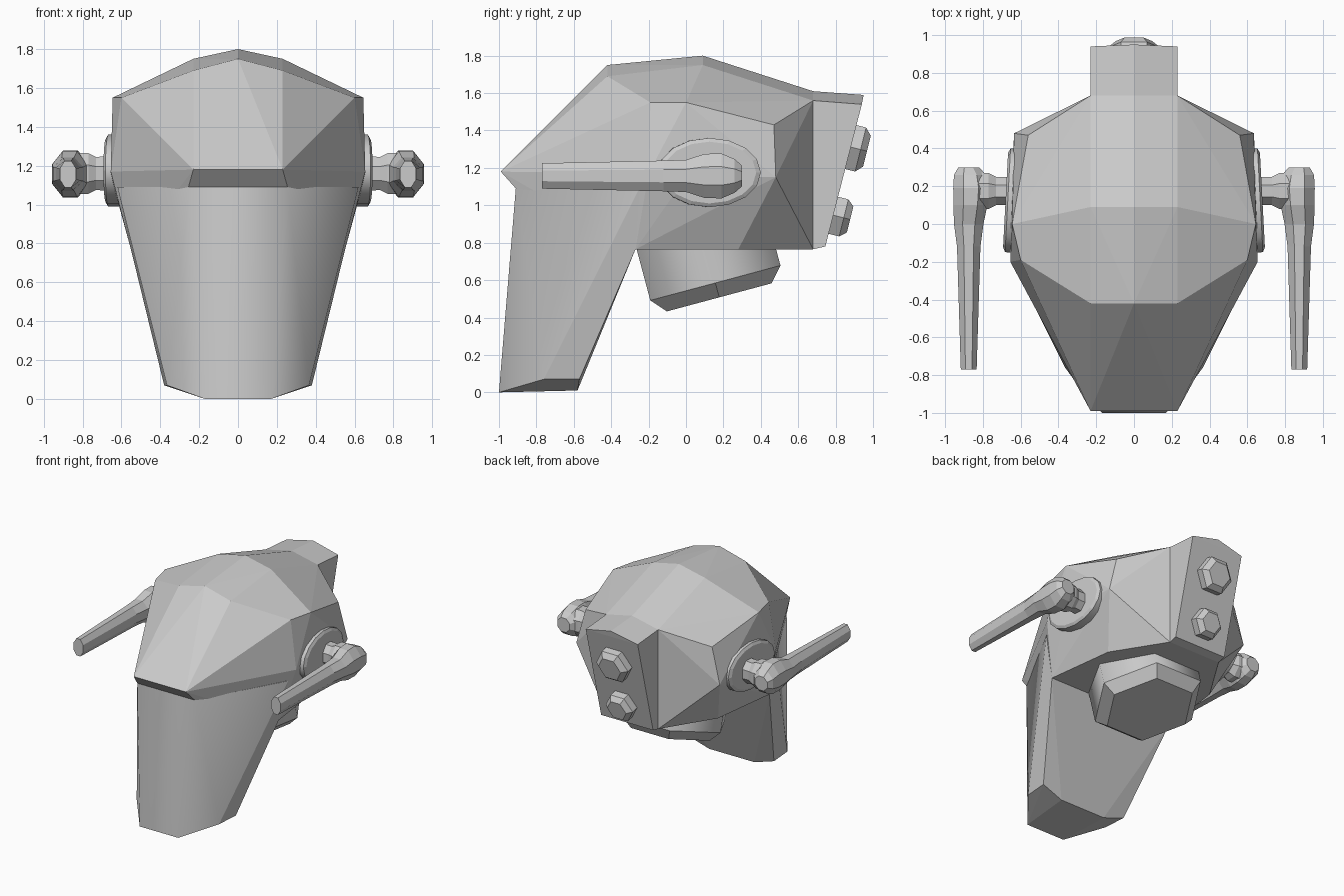
import bpy, bmesh
from math import radians, cos, sin, pi
from mathutils import Matrix, Vector

if "Cube" in bpy.data.objects:
    bpy.data.objects.remove(bpy.data.objects["Cube"])


def finish(name, bm, mirror=False):
    bmesh.ops.recalc_face_normals(bm, faces=bm.faces)
    me = bpy.data.meshes.new(name)
    bm.to_mesh(me)
    bm.free()
    ob = bpy.data.objects.new(name, me)
    bpy.context.collection.objects.link(ob)
    if mirror:
        ob.modifiers.new("mirror", 'MIRROR')
    return ob


def hull(name, half, smooth_front=False):
    """Faceted solid spanned by half-side points and their mirror images."""
    bm = bmesh.new()
    for x, y, z in half:
        for sx in ({x, -x}):
            bm.verts.new((sx, y, z))
    res = bmesh.ops.convex_hull(bm, input=bm.verts)
    junk = [v for v in set(res["geom_interior"] + res["geom_unused"])
            if isinstance(v, bmesh.types.BMVert)]
    bmesh.ops.delete(bm, geom=junk, context='VERTS')
    bmesh.ops.dissolve_limit(bm, angle_limit=radians(2), verts=bm.verts, edges=bm.edges)
    bm.normal_update()
    if smooth_front:
        for f in bm.faces:
            f.smooth = f.normal.y < -0.3 and abs(f.normal.z) < 0.5
    return finish(name, bm)


def loft(name, n, stations, mat, phase=0.0, smooth=0, mirror=False):
    """Stack of n-sided rings: (height, radius_u, radius_v, offset_u) along local z."""
    bm = bmesh.new()
    rings = []
    for h, ru, rv, off in stations:
        ring = []
        for i in range(n):
            a = 2 * pi * i / n + phase
            p = Vector((off + ru * cos(a) / cos(phase), rv * sin(a) / cos(phase), h))
            ring.append(bm.verts.new(mat @ p))
        rings.append(ring)
    for k, (a, b) in enumerate(zip(rings, rings[1:])):
        for i in range(n):
            j = (i + 1) % n
            f = bm.faces.new((a[i], a[j], b[j], b[i]))
            f.smooth = k < smooth
    bm.faces.new(rings[0][::-1])
    bm.faces.new(rings[-1])
    return finish(name, bm, mirror)


def place(x, y, z, deg, axis):
    return Matrix.Translation((x, y, z)) @ Matrix.Rotation(radians(deg), 4, axis)


# Faceted helmet shell
hull("helmet_shell", [
    (.23, -.99, 1.18), (.255, -.91, 1.09),                        # brow
    (0, -.42, 1.75), (.23, -.42, 1.69), (.60, -.19, 1.55),        # forehead
    (0, .09, 1.80), (.23, .09, 1.75), (.645, 0, 1.55),            # crown
    (0, .68, 1.61), (.23, .68, 1.56), (.56, .47, 1.43),           # rear top
    (.655, -.2, 1.17), (.655, 0, 1.15), (.635, .48, 1.15),        # sides
    (.62, -.23, 1.09), (.55, -.27, .765), (.48, .28, .765), (.23, .68, .765)])

# Long face mask
hull("face_mask", [
    (.255, -.91, 1.09), (.62, -.25, 1.09), (.55, -.27, .765),
    (.17, -1, 0), (.365, -.76, .07), (.38, -.57, .07), (.2, -.58, .01)], True)

# Box at the back of the head
hull("rear_box", [
    (0, .5, 1.61), (0, .68, 1.61), (.23, .68, 1.56), (.23, .5, 1.56),
    (0, .95, 1.59), (.23, .94, 1.54), (.23, .745, .78), (.23, .68, .765), (.23, .5, .765)])

# Hexagonal neck, tilted back
loft("neck", 6, [(.3, .416, .36 / .866, 0), (0, .416, .416, 0), (-.08, .335, .335, 0)],
     place(0, .157, .585, 15, 'X'), smooth=1)

# Two hexagonal bolts on the rear box
for name, y, z, r in (("upper_bolt", .885, 1.31, .14), ("lower_bolt", .795, .945, .118)):
    loft(name, 6, [(-.03, r, r, 0), (.05, r, r, 0), (.085, r * .7, r * .7, 0)],
         place(0, y, z, -104, 'X'))

# Ear discs
ear = Matrix.Translation((.66, .125, 1.175)) @ Matrix.Rotation(radians(3), 4, 'Z') \
    @ Matrix.Rotation(radians(90), 4, 'Y')
loft("ear_disc", 16, [(-.08, .185, .275, 0), (.008, .185, .275, 0), (.02, .165, .25, 0)],
     ear, smooth=1, mirror=True)

# Arms joining the ears to the antennas
loft("ear_arm", 8, [(.62, .092, .075, 0), (.73, .085, .075, 0), (.77, .105, .095, 0),
                    (.86, .105, .1, 0)],
     place(0, .175, 1.16, 90, 'Y'), phase=pi / 8, mirror=True)

# Forward-pointing antennas with thick knobs
loft("antenna", 8, [(-.30, .055, .055, .875), (-.26, .085, .09, .868), (-.19, .095, .12, .862),
                    (-.10, .09, .118, .866), (0, .078, .086, .875), (.12, .062, .082, .875),
                    (.77, .042, .068, .875)],
     place(0, 0, 1.157, 90, 'X'), phase=pi / 8, mirror=True)
